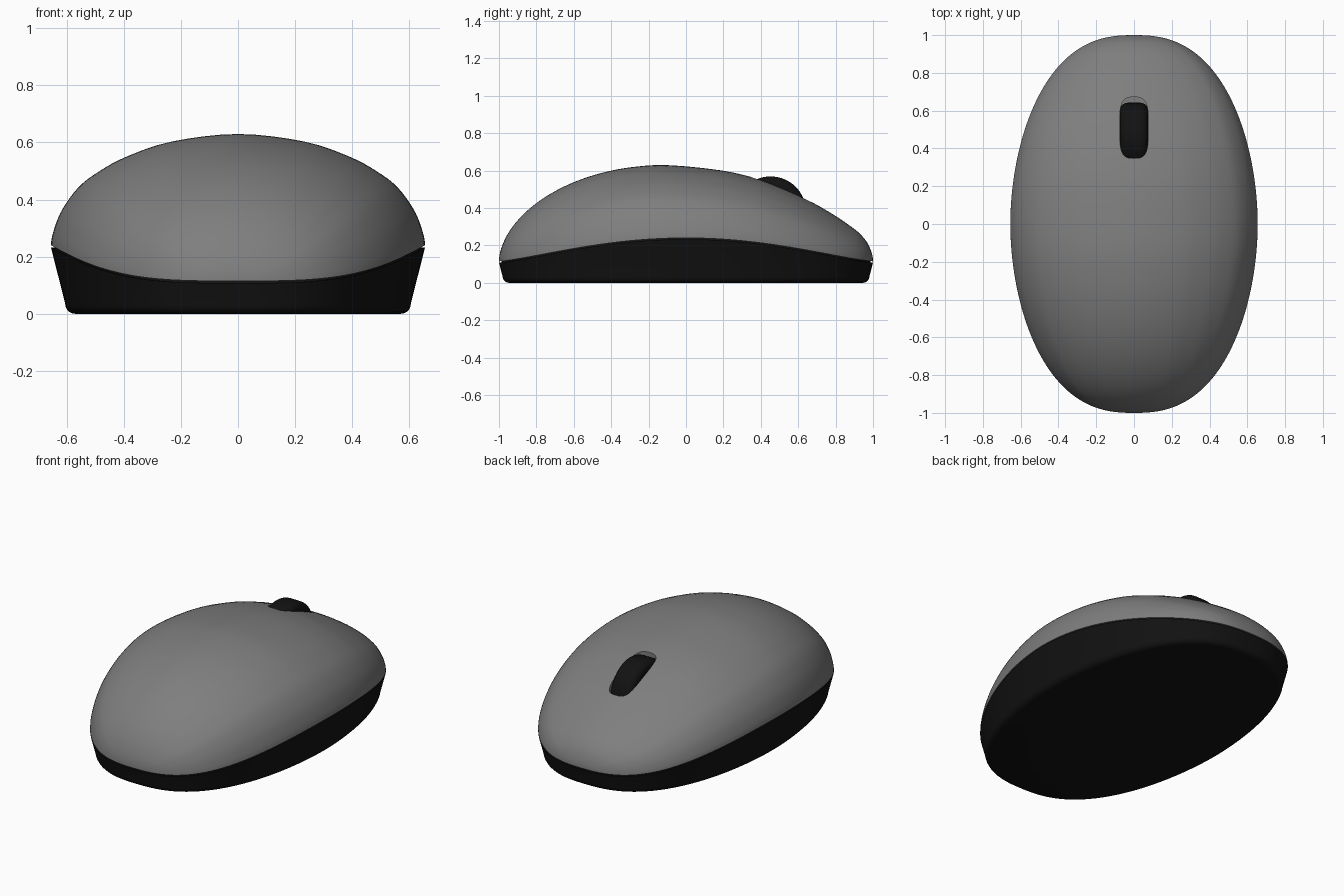
import bpy, bmesh, math
from mathutils import Vector

if "Cube" in bpy.data.objects:
    bpy.data.objects.remove(bpy.data.objects["Cube"])

HALF_W, A, B = 0.655, 1.9, 0.4      # plan outline: x = HALF_W * (1 - |y|^A)^B

# Centre-line of the shell: rounded back, then points towards the front (y, z)
SPINE = [(-.12 - .88 * s, .113 + .516 * (1 - s * s) ** .55)
         for s in (math.sin(k * math.pi / 16) for k in range(8, 0, -1))]
SPINE += [(-.1, .629), (.18, .602), (.37, .56), (.5, .513), (.626, .456), (.77, .376),
          (.878, .304), (.935, .257), (.978, .198), (1, .118)]
# Half cross-section of the shell: (part of width, part of height)
SECTION = [(1, 0), (.98, .165), (.936, .338), (.852, .53), (.743, .67), (.6, .798), (.36, .932), (0, 1)]


def smooth(points, before, after, steps):
    """Smooth curve through the points."""
    p = [Vector(q) for q in [before] + points + [after]]
    out = []
    for i in range(1, len(p) - 2):
        a, b, c, d = p[i - 1:i + 3]
        for k in range(steps):
            t = k / steps
            out.append(.5 * (2 * b + (c - a) * t + (2 * a - 5 * b + 4 * c - d) * t * t
                             + (3 * b - a - 3 * c + d) * t ** 3))
    return out + [p[-2]]


def width(y):
    return HALF_W * max(0, 1 - abs(y) ** A) ** B


def seam(y):
    return .113 + .125 * max(0, 1 - y * y) ** 1.35


def finish(name, rings, caps=()):
    """Skin a list of closed rings into one object."""
    bm = bmesh.new()
    vs = [[bm.verts.new(co) for co in r] for r in rings]
    n = len(vs[0])
    for a, b in zip(vs, vs[1:]):
        for i in range(n):
            j = (i + 1) % n
            bm.faces.new((a[i], a[j], b[j], b[i]))
    for c in caps:
        bm.faces.new(vs[c])
    bmesh.ops.remove_doubles(bm, verts=bm.verts, dist=1e-5)
    bmesh.ops.dissolve_degenerate(bm, edges=bm.edges, dist=1e-6)
    bmesh.ops.recalc_face_normals(bm, faces=bm.faces)
    me = bpy.data.meshes.new(name)
    bm.to_mesh(me)
    bm.free()
    ob = bpy.data.objects.new(name, me)
    bpy.context.collection.objects.link(ob)
    return ob


def activate(ob):
    bpy.ops.object.select_all(action='DESELECT')
    ob.select_set(True)
    bpy.context.view_layer.objects.active = ob


def complete(ob, modifier=None, mat=None):
    """Apply the modifier, shade and colour."""
    activate(ob)
    if modifier:
        bpy.ops.object.modifier_apply(modifier=modifier.name)
    bpy.ops.object.shade_smooth_by_angle(angle=math.radians(40))
    if mat:
        ob.data.materials.clear()
        ob.data.materials.append(mat)


def colour(name, v):
    mat = bpy.data.materials.new(name)
    mat.diffuse_color = (v, v, v, 1)
    mat.use_nodes = True
    mat.node_tree.nodes["Principled BSDF"].inputs["Base Color"].default_value = mat.diffuse_color
    return mat


black, grey = colour("black_plastic", .006), colour("grey_plastic", .21)

# Top shell, lofted from back to front
spine = smooth(SPINE, (SPINE[1][0], .226 - SPINE[1][1]), (.978, .038), 6)
half = smooth(SECTION, (.98, -.165), (-.36, .932), 4)
section = [(u, t) for u, t in half] + [(-u, t) for u, t in reversed(half[:-1])]
rings = []
for y, z in spine:
    w, s = width(y), seam(y) + .002
    rings.append([(u * w, y, s + t * max(0, z - s)) for u, t in section])
shell = finish("top_shell", rings)

# Slot for the wheel
slot = []
for z in (.27, .9):
    ring = []
    for k in range(40):
        c, s = math.cos(k * math.tau / 40), math.sin(k * math.tau / 40)
        ring.append((.077 * math.copysign(abs(c) ** .6, c),
                     .51 + .162 * math.copysign(abs(s) ** .6, s), z))
    slot.append(ring)
cutter = finish("slot_cutter", slot, (0, 1))
cutter.hide_render = True
cut = shell.modifiers.new("slot", 'BOOLEAN')
cut.operation, cut.solver, cut.object = 'DIFFERENCE', 'EXACT', cutter
complete(shell, cut, grey)
bpy.data.objects.remove(cutter)

# Base, stacked from offset outlines
ys = [p[0] for p in spine]
outline = [(width(y), y) for y in ys] + [(-width(y), y) for y in reversed(ys[1:-1])]


def base_ring(inset, height):
    """inset and height are functions of the seam height."""
    ring = []
    for x, y in outline:
        g = Vector((math.copysign(abs(x / HALF_W) ** (1 / B - 1) / B / HALF_W, x),
                    math.copysign(A * abs(y) ** (A - 1), y))).normalized()
        s = seam(y)
        ring.append((x - g.x * inset(s), y - g.y * inset(s), height(s)))
    return ring


R = .035
base_rings = [base_ring(lambda s: .016, lambda s: s + .006),      # lip inside the shell
              base_ring(lambda s: .012, lambda s: s - .005),
              base_ring(lambda s: 0, lambda s: s - .005)]
for k in range(6):
    a = k / 5 * math.pi / 2
    base_rings.append(base_ring(lambda s, a=a: .245 * (s - R) + R * (1 - math.cos(a)),
                                lambda s, a=a: R * (1 - math.sin(a))))
complete(finish("base", base_rings, (len(base_rings) - 1,)), mat=black)

# Scroll wheel
bpy.ops.mesh.primitive_cylinder_add(vertices=64, radius=.19, depth=.148,
                                    location=(0, .452, .379), rotation=(0, math.pi / 2, 0))
wheel = bpy.context.object
wheel.name = "scroll_wheel"
bevel = wheel.modifiers.new("round", 'BEVEL')
bevel.width, bevel.segments = .04, 6
complete(wheel, bevel, black)
